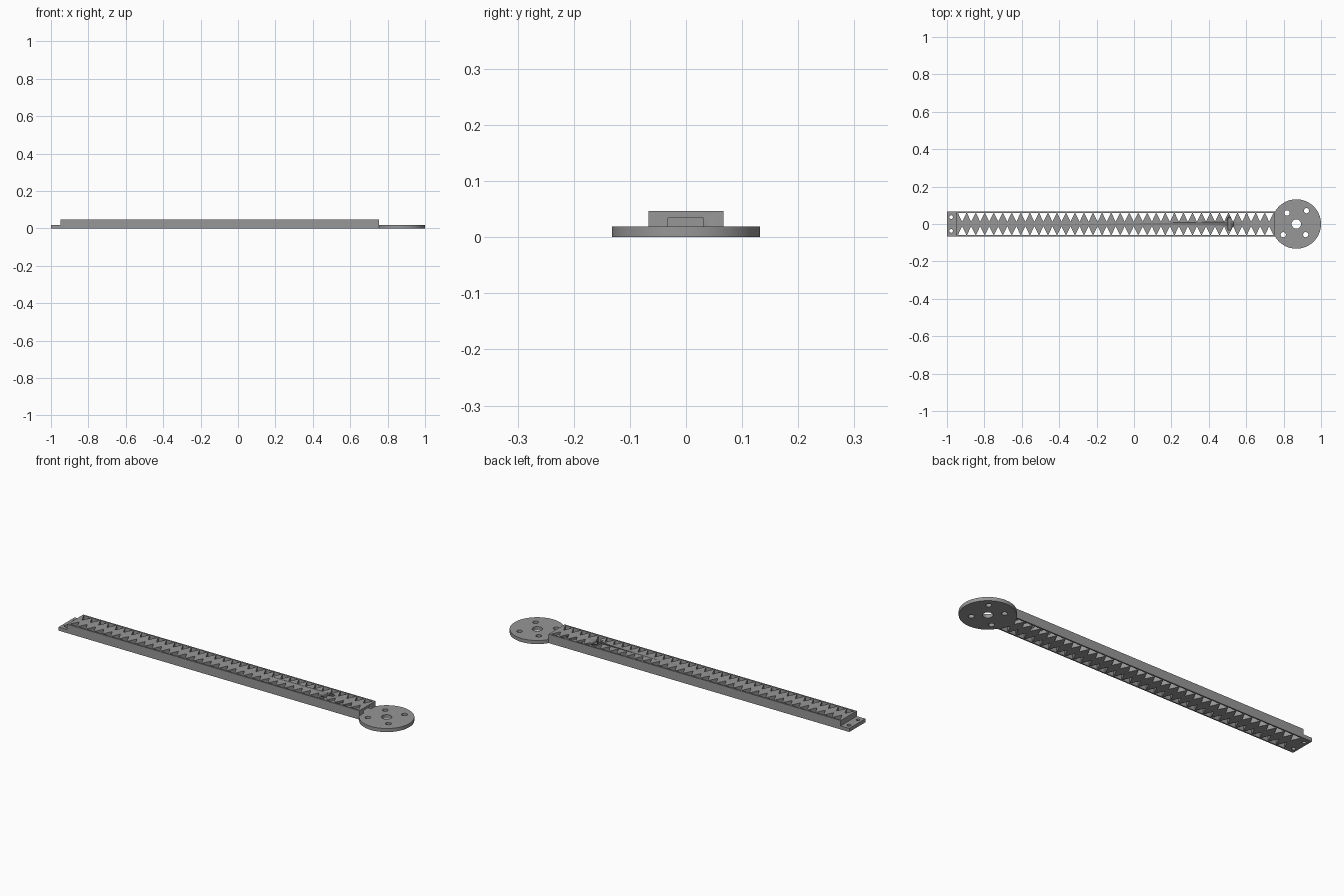
import bpy, bmesh, math

if "Cube" in bpy.data.objects:
    bpy.data.objects.remove(bpy.data.objects["Cube"])

grey = bpy.data.materials.new("mid grey")
grey.diffuse_color = (0.31, 0.31, 0.31, 1)
grey.use_nodes = True
grey.node_tree.nodes["Principled BSDF"].inputs["Base Color"].default_value = grey.diffuse_color

BASE, TOP = 0.019, 0.047        # plate thickness and beam height
HALF, RIM = 0.067, 0.007        # half width of the beam and rim thickness
LEFT, RIGHT = -0.95, 0.755      # ends of the beam
HUB_X, HUB_R = 0.868, 0.132     # round mounting plate


def circle(cx, cy, r, n=24):
    return [(cx + r * math.cos(2 * math.pi * i / n),
             cy + r * math.sin(2 * math.pi * i / n)) for i in range(n)]


def rect(x0, x1, y0, y1):
    return [(x0, y0), (x1, y0), (x1, y1), (x0, y1)]


def plate(name, loops, z0, z1):
    """Extruded flat profile: the first loop is the outline, the rest are holes."""
    cu = bpy.data.curves.new(name, 'CURVE')
    cu.dimensions = '2D'
    cu.fill_mode = 'BOTH'
    cu.extrude = (z1 - z0) / 2
    for pts in loops:
        sp = cu.splines.new('POLY')
        sp.points.add(len(pts) - 1)
        for p, (x, y) in zip(sp.points, pts):
            p.co = (x, y, 0, 1)
        sp.use_cyclic_u = True
    ob = bpy.data.objects.new(name, cu)
    ob.location.z = (z0 + z1) / 2
    bpy.context.collection.objects.link(ob)
    bpy.ops.object.select_all(action='DESELECT')
    ob.select_set(True)
    bpy.context.view_layer.objects.active = ob
    bpy.ops.object.convert(target='MESH')
    ob = bpy.context.object
    bm = bmesh.new()
    bm.from_mesh(ob.data)
    bmesh.ops.remove_doubles(bm, verts=bm.verts, dist=1e-5)
    bmesh.ops.recalc_face_normals(bm, faces=bm.faces)
    bm.to_mesh(ob.data)
    bm.free()
    ob.data.materials.clear()
    ob.data.materials.append(grey)
    bpy.ops.object.shade_smooth_by_angle(angle=math.radians(30))
    return ob


# Beam with two facing rows of triangular cut-outs through its full height
holes = []
count, edge = 35, HALF - RIM
first, last = LEFT + RIM, RIGHT - 0.008
pitch = (last - first) / count
for i in range(count):
    x0 = first + i * pitch + 0.001
    x1 = x0 + pitch - 0.002
    for s in (1, -1):
        holes.append([(x0, s * edge), (x1, s * edge), ((x0 + x1) / 2, s * 0.012)])
beam = plate("beam", [rect(LEFT, RIGHT, -HALF, HALF)] + holes, 0, TOP)

# Cable channel from the hub end, rising to a slot in the top of the beam
for name, x1, z1 in (("channel_cutter", RIGHT + 0.02, 0.034),
                     ("slot_cutter", 0.533, TOP + 0.02)):
    cutter = plate(name, [rect(0.503, x1, -0.032, 0.031)], BASE, z1)
    cutter.hide_render = True
    cutter.display_type = 'WIRE'
    mod = beam.modifiers.new(name, 'BOOLEAN')
    mod.operation = 'DIFFERENCE'
    mod.solver = 'EXACT'
    mod.object = cutter

# Thin end tab with two screw holes
plate("end_tab", [rect(-1, LEFT, -HALF, HALF)] +
      [circle(-0.978, y, 0.010) for y in (0.037, -0.037)], 0, BASE)

# Round hub plate, trimmed flat where it meets the beam
a0 = math.pi - math.asin(HALF / HUB_R)
arc = [(HUB_X + HUB_R * math.cos(a), HUB_R * math.sin(a))
       for a in (-a0 + 2 * a0 * i / 64 for i in range(65))]
hub_holes = [circle(HUB_X, 0, 0.025, 32)]
for x, y in ((0.818, 0.059), (0.922, 0.071), (0.798, -0.057), (0.918, -0.057)):
    hub_holes.append(circle(x, y, 0.014))
plate("hub_plate", [arc] + hub_holes, 0, BASE)
